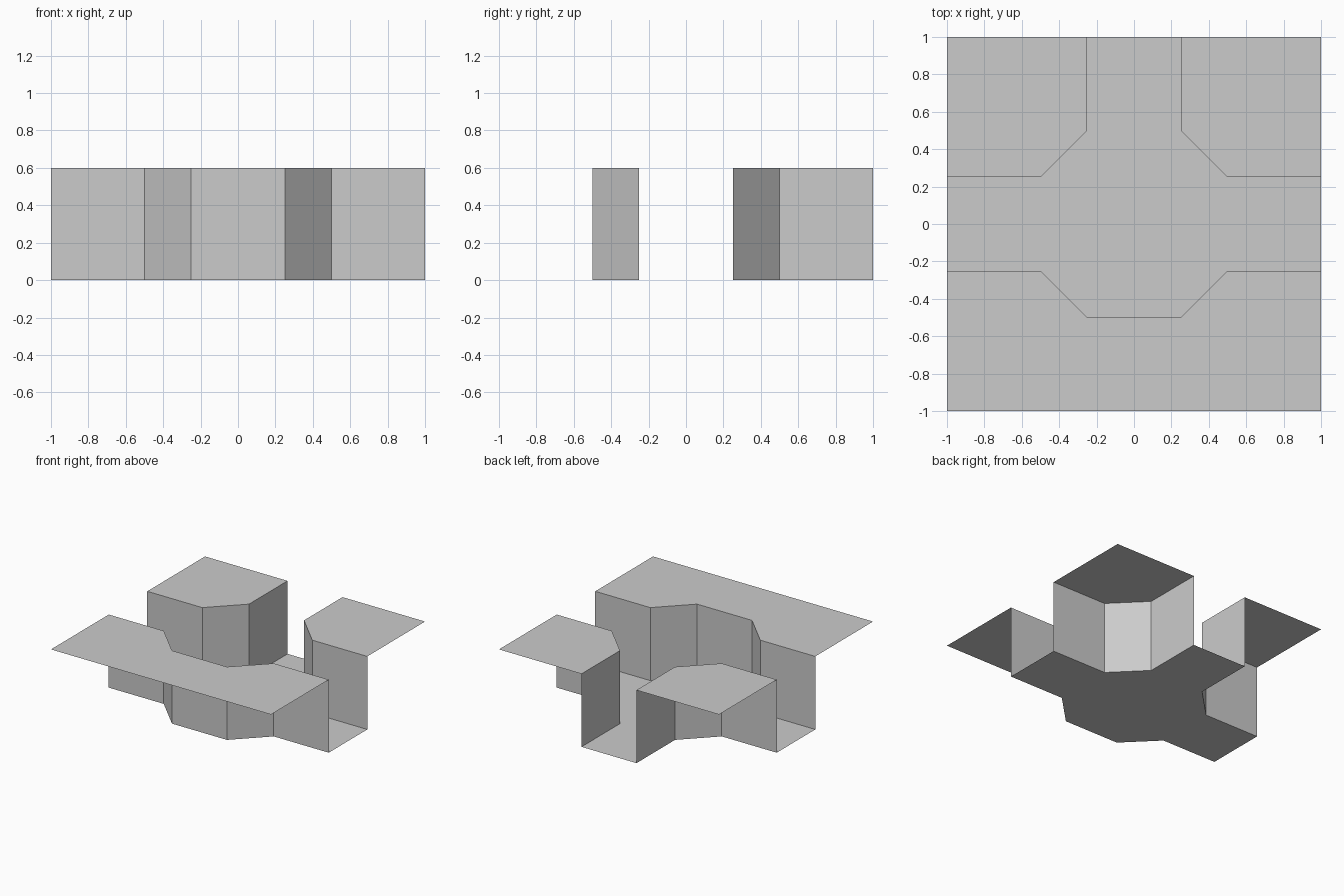
import bpy, bmesh

if "Cube" in bpy.data.objects:
    bpy.data.objects.remove(bpy.data.objects["Cube"])

H = 0.6          # trench depth
A, B = 0.25, 0.5 # channel half width, chamfer reach


def mesh_object(name, polygons):
    bm = bmesh.new()
    for points in polygons:
        bm.faces.new([bm.verts.new(p) for p in points])
    bmesh.ops.remove_doubles(bm, verts=bm.verts, dist=1e-5)
    mesh = bpy.data.meshes.new(name)
    bm.to_mesh(mesh)
    bm.free()
    obj = bpy.data.objects.new(name, mesh)
    bpy.context.collection.objects.link(obj)
    return obj


def flat(points, z):
    return [(x, y, z) for x, y in points]


def bank(name, edge, outer):
    """Raised ground plus the wall dropping from its inner edge to the floor."""
    faces = [flat(edge + outer, H)]
    for (x0, y0), (x1, y1) in zip(edge, edge[1:]):
        faces.append([(x1, y1, H), (x0, y0, H), (x0, y0, 0), (x1, y1, 0)])
    return mesh_object(name, faces)


def mirror_x(points):
    return [(-x, y) for x, y in reversed(points)]


# Channel edges, each running anticlockwise around its bank
right_edge = [(A, 1), (A, B), (B, A), (1, A)]
left_edge = mirror_x(right_edge)
front_edge = [(1, -A), (B, -A), (A, -B), (-A, -B), (-B, -A), (-1, -A)]

# Banks with walls
bank("back_right_bank", right_edge, [(1, 1)])
bank("back_left_bank", left_edge, [(-1, 1)])
bank("front_bank", front_edge, [(-1, -1), (1, -1)])

# T-shaped trench floor
outline = front_edge + left_edge + right_edge
mesh_object("trench_floor", [flat(outline[::-1], 0)])
outline_floor = bpy.data.objects["trench_floor"].data
if outline_floor.polygons[0].normal.z < 0:
    outline_floor.flip_normals()
